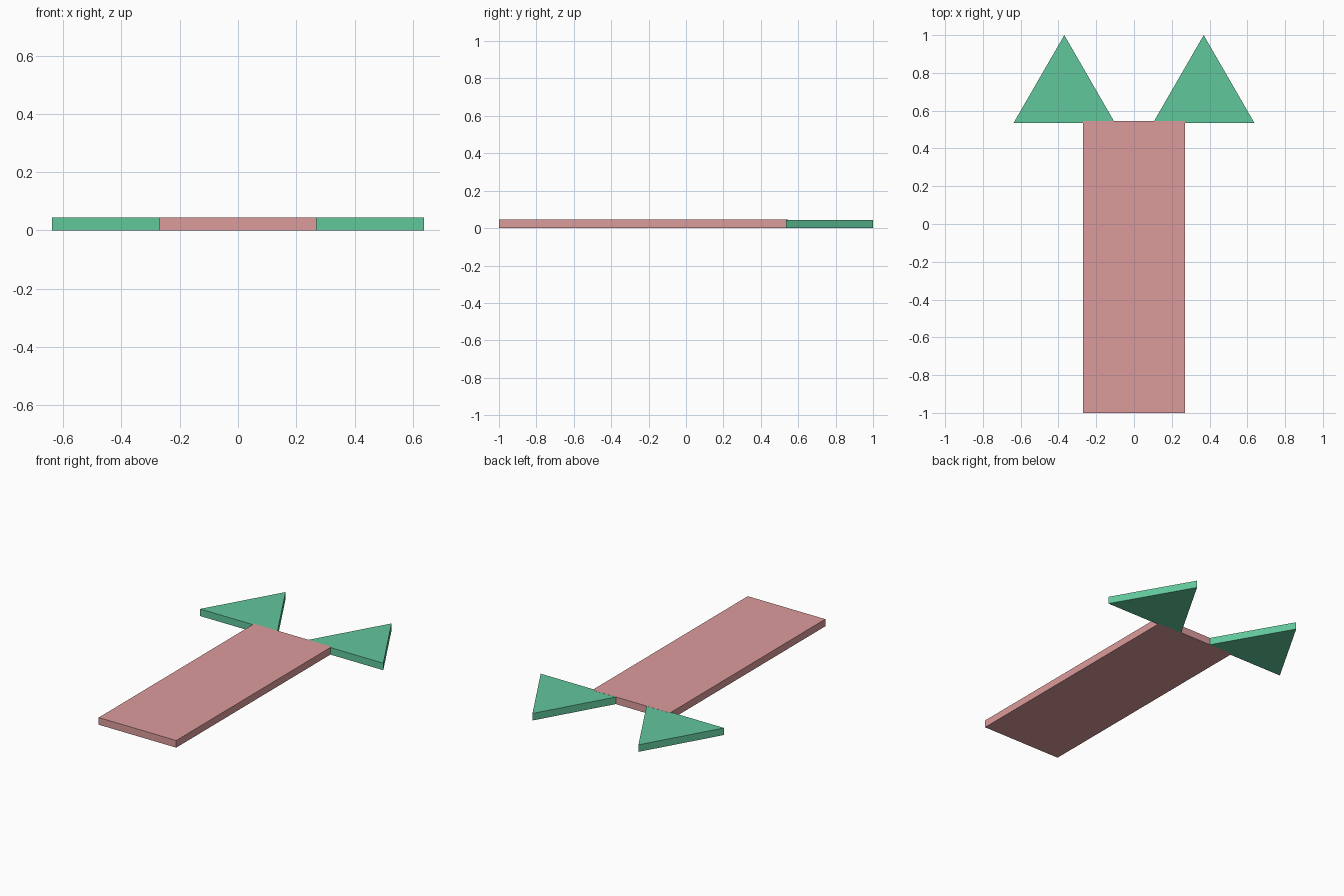
import bpy
import math

if "Cube" in bpy.data.objects:
    bpy.data.objects.remove(bpy.data.objects["Cube"])

THICK = 0.045


def material(name, color):
    m = bpy.data.materials.new(name)
    m.diffuse_color = (*color, 1)
    m.use_nodes = True
    m.node_tree.nodes["Principled BSDF"].inputs["Base Color"].default_value = m.diffuse_color
    return m


pink = material("pink", (0.72, 0.33, 0.33))
green = material("green", (0.12, 0.57, 0.33))

# Long rectangular plank
bpy.ops.mesh.primitive_cube_add(size=1, location=(0, -0.227, THICK / 2))
plank = bpy.context.object
plank.name = "plank"
plank.scale = (0.54, 1.546, THICK)
bpy.ops.object.transform_apply(location=False, rotation=False, scale=True)
plank.data.materials.append(pink)

# Pair of triangular tips pointing to +y, a hair thinner than the plank
R = 0.311
for side, label in ((-1, "left"), (1, "right")):
    bpy.ops.mesh.primitive_cylinder_add(
        vertices=3, radius=R, depth=THICK - 0.0006,
        location=(side * 0.369, 1 - R, THICK / 2 - 0.0003))
    tip = bpy.context.object
    tip.name = label + "_triangle"
    # turn so that one corner points exactly to +y
    corner = tip.data.vertices[0].co
    tip.rotation_euler.z = math.pi / 2 - math.atan2(corner.y, corner.x)
    bpy.ops.object.transform_apply(location=False, rotation=True, scale=False)
    tip.data.materials.append(green)
